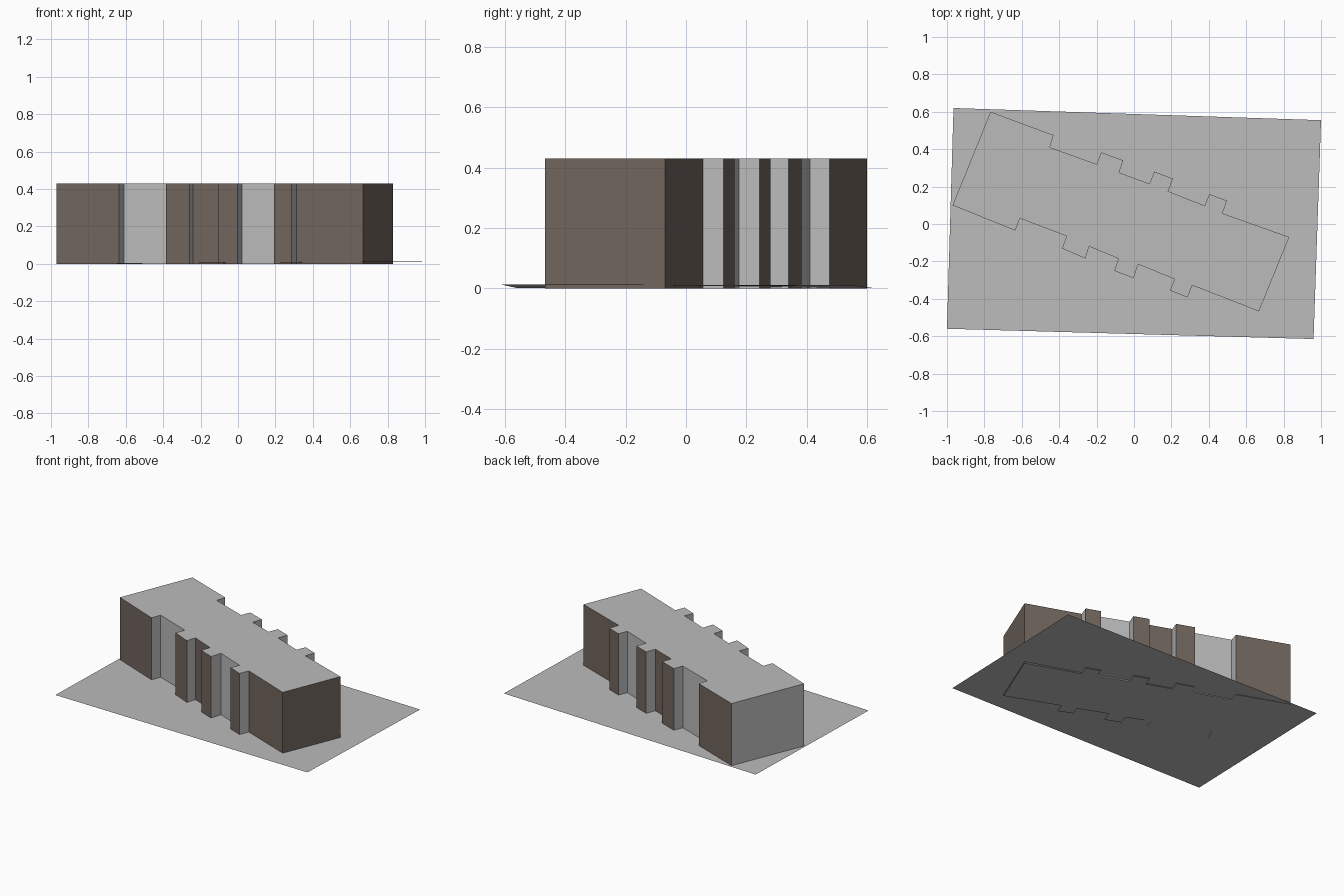
import bpy
import bmesh

default = bpy.data.objects.get("Cube")
if default:
    bpy.data.objects.remove(default)


def make_material(name, rgb):
    mat = bpy.data.materials.new(name)
    mat.use_nodes = True
    colour = (*rgb, 1.0)
    mat.diffuse_color = colour
    mat.node_tree.nodes["Principled BSDF"].inputs["Base Color"].default_value = colour
    return mat


def make_object(name, bm, materials):
    mesh = bpy.data.meshes.new(name)
    bm.to_mesh(mesh)
    bm.free()
    for mat in materials:
        mesh.materials.append(mat)
    obj = bpy.data.objects.new(name, mesh)
    bpy.context.collection.objects.link(obj)
    return obj


light_grey = make_material("light grey", (0.5, 0.5, 0.5))
brown_cladding = make_material("brown cladding", (0.167, 0.132, 0.112))

GREY, BROWN = 0, 1
HEIGHT = 0.43

# Footprint, counter-clockwise: corner and the finish of the wall that starts there
front_side = [
    (-0.97, 0.10, BROWN), (-0.635, -0.035, GREY),
    (-0.61, 0.03, GREY), (-0.36, -0.065, GREY),
    (-0.385, -0.13, BROWN), (-0.26, -0.185, GREY),
    (-0.24, -0.12, BROWN), (-0.083, -0.185, GREY),
    (-0.105, -0.25, BROWN), (-0.003, -0.29, GREY),
    (0.022, -0.215, GREY), (0.217, -0.295, GREY),
    (0.192, -0.355, BROWN), (0.286, -0.393, GREY),
    (0.312, -0.328, BROWN), (0.668, -0.467, BROWN),
]
back_side = [
    (0.83, -0.07, BROWN), (0.473, 0.057, GREY),
    (0.497, 0.125, BROWN), (0.403, 0.16, GREY),
    (0.378, 0.098, GREY), (0.183, 0.175, GREY),
    (0.208, 0.243, BROWN), (0.108, 0.28, GREY),
    (0.083, 0.215, BROWN), (-0.08, 0.275, GREY),
    (-0.057, 0.34, BROWN), (-0.175, 0.383, GREY),
    (-0.2, 0.32, GREY), (-0.45, 0.41, GREY),
    (-0.43, 0.475, BROWN), (-0.767, 0.60, GREY),
]
footprint = front_side + back_side

# Building block: walls, roof and underside
bm = bmesh.new()
base = [bm.verts.new((x, y, 0.0)) for x, y, _ in footprint]
top = [bm.verts.new((x, y, HEIGHT)) for x, y, _ in footprint]
for i, (_, _, finish) in enumerate(footprint):
    j = (i + 1) % len(footprint)
    wall = bm.faces.new((base[i], base[j], top[j], top[i]))
    wall.material_index = finish
bm.faces.new(top)
bm.faces.new(base[::-1])
make_object("building_block", bm, [light_grey, brown_cladding])

# Ground sheet, rising slightly towards one end
bm = bmesh.new()
corners = [(-1.0, -0.56, 0.001), (0.96, -0.615, 0.013),
           (1.0, 0.555, 0.01), (-0.965, 0.62, 0.001)]
bm.faces.new([bm.verts.new(c) for c in corners])
make_object("ground_sheet", bm, [light_grey])
